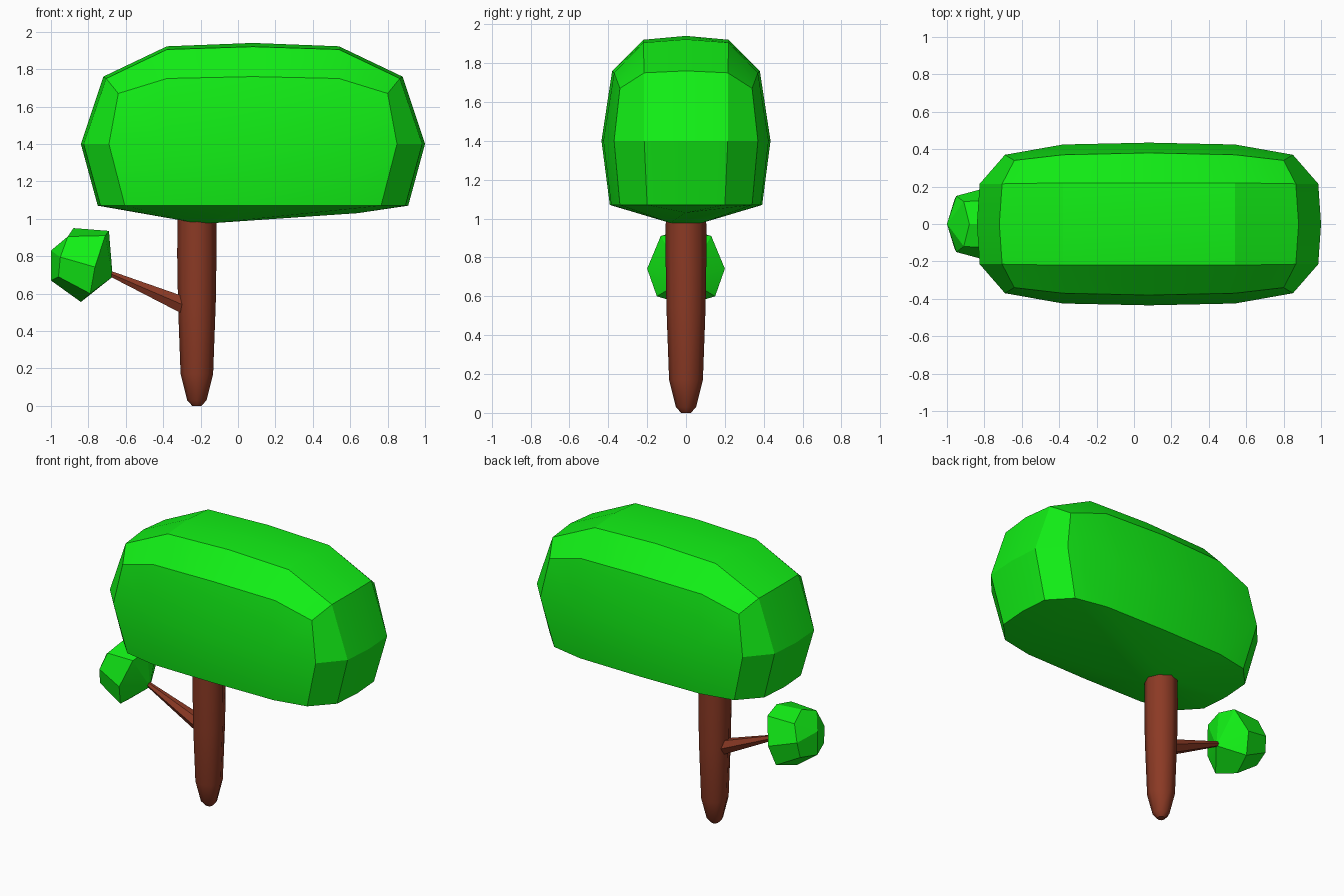
import bpy, bmesh, math
from mathutils import Vector

if "Cube" in bpy.data.objects:
    bpy.data.objects.remove(bpy.data.objects["Cube"])


def material(name, color):
    m = bpy.data.materials.new(name)
    m.diffuse_color = (*color, 1)
    m.use_nodes = True
    m.node_tree.nodes["Principled BSDF"].inputs["Base Color"].default_value = m.diffuse_color
    return m


green = material("leaf_green", (0.006, 0.87, 0.008))
brown = material("bark_brown", (0.26, 0.042, 0.018))


def finish(name, bm, mat, angle):
    bmesh.ops.recalc_face_normals(bm, faces=bm.faces[:])
    me = bpy.data.meshes.new(name)
    bm.to_mesh(me)
    bm.free()
    ob = bpy.data.objects.new(name, me)
    bpy.context.collection.objects.link(ob)
    me.materials.append(mat)
    bpy.ops.object.select_all(action='DESELECT')
    ob.select_set(True)
    bpy.context.view_layer.objects.active = ob
    bpy.ops.object.shade_smooth_by_angle(angle=math.radians(angle))
    return ob


def hull(name, points, mat, angle):
    bm = bmesh.new()
    for p in sorted(set(points)):
        bm.verts.new(p)
    res = bmesh.ops.convex_hull(bm, input=bm.verts[:])
    loose = [v for v in bm.verts if not v.link_faces]
    bmesh.ops.delete(bm, geom=loose, context='VERTS')
    bmesh.ops.join_triangles(bm, faces=bm.faces[:], angle_face_threshold=math.radians(12),
                             angle_shape_threshold=math.radians(60))
    return finish(name, bm, mat, angle)


def tube(name, rings, sides, mat, angle):
    """Rings are (centre, radius), swept along the first-to-last direction."""
    bm = bmesh.new()
    axis = (Vector(rings[-1][0]) - Vector(rings[0][0])).normalized()
    u = Vector((0, 1, 0))
    w = axis.cross(u)
    loops = []
    for c, r in rings:
        loops.append([bm.verts.new(Vector(c) + r * (math.cos(a) * u + math.sin(a) * w))
                      for a in (2 * math.pi * i / sides for i in range(sides))])
    for a, b in zip(loops, loops[1:]):
        for i in range(sides):
            j = (i + 1) % sides
            bm.faces.new((a[i], a[j], b[j], b[i]))
    bm.faces.new(loops[0])
    bm.faces.new(loops[-1])
    return finish(name, bm, mat, angle)


# Large crown: one quadrant mirrored both ways about x = 0.08
quadrant = [
    (0, 0, 1.94), (.46, 0, 1.922), (.80, 0, 1.76),
    (0, .22, 1.92), (.46, .22, 1.905), (.785, .215, 1.75),
    (0, .38, 1.76), (.46, .37, 1.75), (.72, .34, 1.67),
    (.92, 0, 1.4), (.905, .215, 1.4), (.77, .37, 1.4), (.46, .425, 1.4), (0, .435, 1.4),
    (.83, 0, 1.07), (.815, .20, 1.07), (.685, .34, 1.07), (.46, .385, 1.07), (0, .392, 1.07),
    (.56, 0, 1.03),
]
crown = [(0.08 + sx * x, sy * y, z) for x, y, z in quadrant for sx in (1, -1) for sy in (1, -1)]
crown += [(x, y, .977) for x in (-.22, -.13) for y in (-.08, .08)]
hull("large_crown", crown, green, 22)

# Small leaf ball: mid-plane outline plus mirrored side points
ball = [(x, 0, z) for x, z in ((-1, .83), (-.88, .95), (-.69, .935), (-.67, .69), (-.84, .555), (-1, .67))]
side = [(-.95, .15, .795), (-.91, .12, .905), (-.765, .2, .742), (-.96, .13, .69),
        (-.79, .15, .6), (-.71, .13, .91)]
ball += [(x, s * y, z) for x, y, z in side for s in (1, -1)]
hull("small_crown", ball, green, 15)

# Trunk with pointed foot
tube("trunk", [((-.22, 0, z), r) for z, r in
               ((0, .025), (.03, .052), (.17, .087), (.55, .101), (.8, .105), (1.02, .104))],
     8, brown, 46)

# Side branch
tube("branch", [((-.26, 0, .525), .054), ((-.69, 0, .71), .016)], 6, brown, 30)
